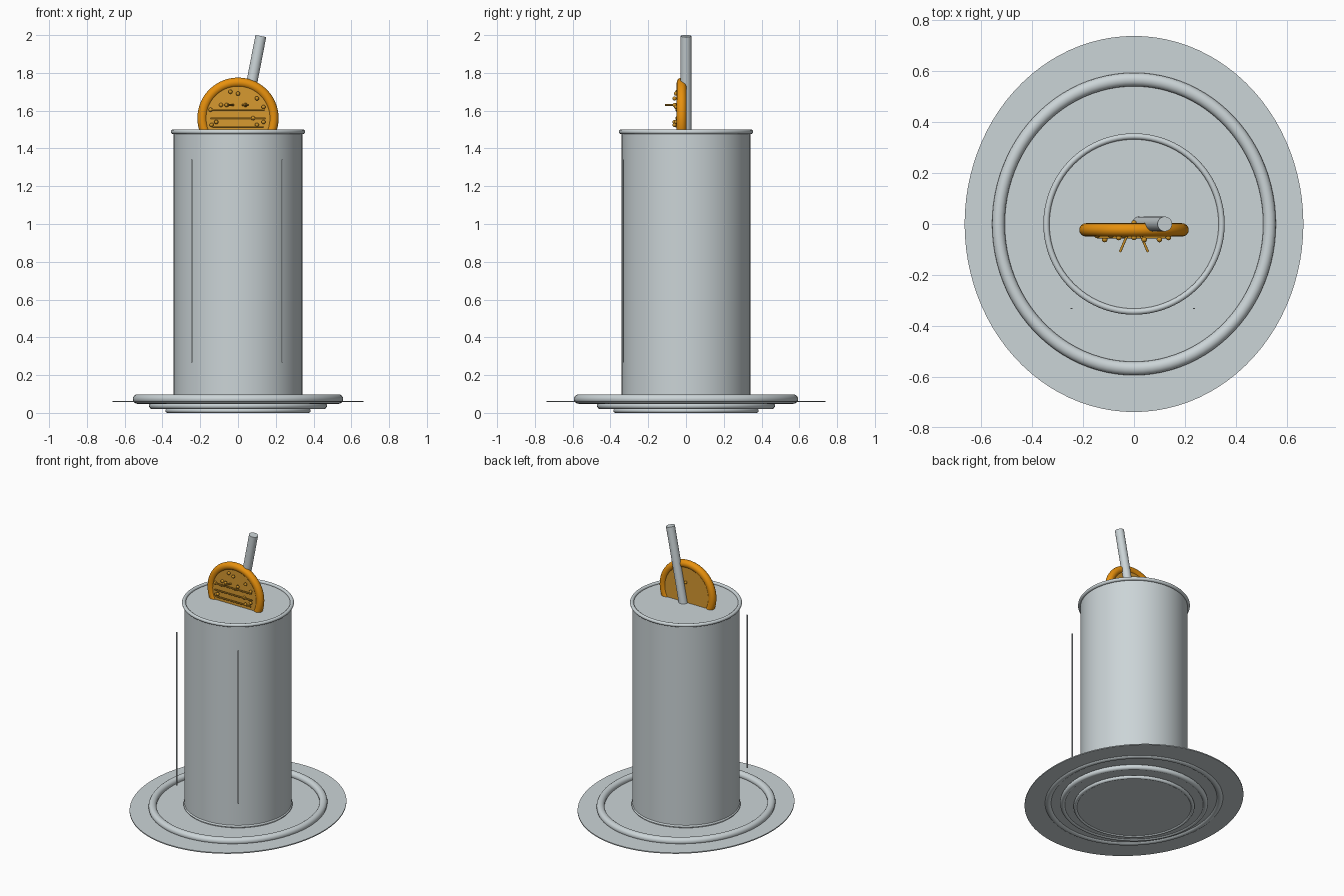
import bpy, bmesh
from math import pi, sin, cos, radians
from mathutils import Vector

if "Cube" in bpy.data.objects:
    bpy.data.objects.remove(bpy.data.objects["Cube"])


def material(name, rgb):
    m = bpy.data.materials.new(name)
    m.use_nodes = True
    m.diffuse_color = (*rgb, 1)
    m.node_tree.nodes["Principled BSDF"].inputs["Base Color"].default_value = (*rgb, 1)
    return m


GREY = material("pale grey", (0.60, 0.66, 0.68))
PEEL = material("orange peel", (0.80, 0.28, 0.004))
FLESH = material("orange flesh", (0.68, 0.32, 0.03))
SEED = material("amber seeds", (0.62, 0.29, 0.02))


def finish(name, bm, mat):
    bmesh.ops.recalc_face_normals(bm, faces=bm.faces)
    mesh = bpy.data.meshes.new(name)
    bm.to_mesh(mesh)
    bm.free()
    mesh.materials.append(mat)
    ob = bpy.data.objects.new(name, mesh)
    bpy.context.collection.objects.link(ob)
    bpy.context.view_layer.objects.active = ob
    for o in bpy.context.selected_objects:
        o.select_set(False)
    ob.select_set(True)
    bpy.ops.object.shade_smooth_by_angle(angle=radians(40))
    return ob


def lathe(profile, closed=False, steps=96):
    """Spin an (r, z) profile about z; a closed profile makes a ring."""
    bm = bmesh.new()
    verts = [bm.verts.new((r, 0, z)) for r, z in profile]
    edges = [bm.edges.new(p) for p in zip(verts, verts[1:])]
    if closed:
        edges.append(bm.edges.new((verts[-1], verts[0])))
    bmesh.ops.spin(bm, geom=verts + edges, cent=(0, 0, 0), axis=(0, 0, 1),
                   angle=2 * pi, steps=steps, use_duplicate=False)
    bmesh.ops.remove_doubles(bm, verts=bm.verts, dist=1e-5)
    return bm


def ring(major, minor, z=0):
    points = [(major + minor * cos(a * pi / 8), z + minor * sin(a * pi / 8)) for a in range(16)]
    return lathe(points, closed=True)


def disc(radius, low, high):
    return lathe([(0, low), (radius, low), (radius, high), (0, high)])


def rod(bm, start, end, radius, sides=10):
    start, end = Vector(start), Vector(end)
    d = end - start
    verts = bmesh.ops.create_cone(bm, cap_ends=True, segments=sides, radius1=radius,
                                  radius2=radius, depth=d.length)["verts"]
    bmesh.ops.rotate(bm, verts=verts, matrix=d.to_track_quat("Z", "Y").to_matrix())
    bmesh.ops.translate(bm, verts=verts, vec=(start + end) / 2)


# Saucer: oval plate, raised oval ring and stepped foot
plate = finish("saucer_plate", disc(0.665, 0.057, 0.064), GREY)
plate.scale.y = 1.11
rim = finish("saucer_ring", ring(0.532, 0.025, 0.073), GREY)
rim.scale.y = 1.066
finish("saucer_under_ring", ring(0.453, 0.018, 0.038), GREY)
finish("saucer_well", disc(0.453, 0.025, 0.057), GREY)
finish("foot_ring", ring(0.373, 0.012, 0.012), GREY)
finish("foot_base", disc(0.373, 0.006, 0.03), GREY)

# Glass with a filled top and a rounded lip
TOP = 1.485
finish("glass_body", disc(0.341, 0.064, TOP), GREY)
finish("glass_base_bead", ring(0.339, 0.008, 0.075), GREY)
finish("glass_lip", ring(0.344, 0.012, 1.488), GREY)

# Thin upright strips standing off the front
for side, x in (("right", -0.245), ("left", 0.235)):
    bm = bmesh.new()
    bmesh.ops.create_cube(bm, size=1)
    bmesh.ops.scale(bm, verts=bm.verts, vec=(0.008, 0.004, 1.075))
    bmesh.ops.translate(bm, verts=bm.verts, vec=(x, -0.331, 0.803))
    finish(side + "_strip", bm, GREY)

# Leaning straw
bm = bmesh.new()
rod(bm, (0.02, 0, TOP - 0.01), (0.121, 0, 1.995), 0.029, 32)
finish("straw", bm, GREY)


# Citrus slice standing upright, cut flat at the drink surface
def stand_and_cut(bm):
    for v in bm.verts:
        x, y, z = v.co
        v.co = (x, z - 0.023, y + 1.56)
    cut = bmesh.ops.bisect_plane(bm, geom=bm.verts[:] + bm.edges[:] + bm.faces[:],
                                 plane_co=(0, 0, TOP), plane_no=(0, 0, 1), clear_inner=True)
    edges = [e for e in cut["geom_cut"] if isinstance(e, bmesh.types.BMEdge)]
    bmesh.ops.holes_fill(bm, edges=edges)
    return bm


finish("slice_peel", stand_and_cut(ring(0.189, 0.026)), PEEL)
finish("slice_flesh", stand_and_cut(disc(0.189, -0.016, 0.016)), FLESH)

# Pulp strands and seeds on the front of the slice
bm = bmesh.new()
for z, half in ((1.605, 0.14), (1.56, 0.145), (1.515, 0.135)):
    rod(bm, (-half, -0.052, z), (half, -0.052, z), 0.005)
for s in (-1, 1):
    rod(bm, (s * 0.025, -0.04, 1.63), (s * 0.055, -0.11, 1.63), 0.005)
finish("pulp_strands", bm, SEED)

bm = bmesh.new()
seeds = [(-0.04, 1.70), (0, 1.69), (0.1, 1.665), (-0.09, 1.63), (-0.06, 1.63), (0.04, 1.63),
         (-0.145, 1.605), (0.135, 1.62), (-0.115, 1.54), (0.08, 1.56), (0.135, 1.54),
         (0.1, 1.525), (-0.14, 1.525)]
for i, (x, z) in enumerate(seeds):
    made = bmesh.ops.create_uvsphere(bm, u_segments=12, v_segments=8, radius=0.011)["verts"]
    bmesh.ops.translate(bm, verts=made, vec=(x, -0.045 - 0.008 * (i % 3), z))
made = bmesh.ops.create_uvsphere(bm, u_segments=12, v_segments=8, radius=0.01)["verts"]
bmesh.ops.translate(bm, verts=made, vec=(0, 0.005, 1.63))
finish("seeds", bm, SEED)
